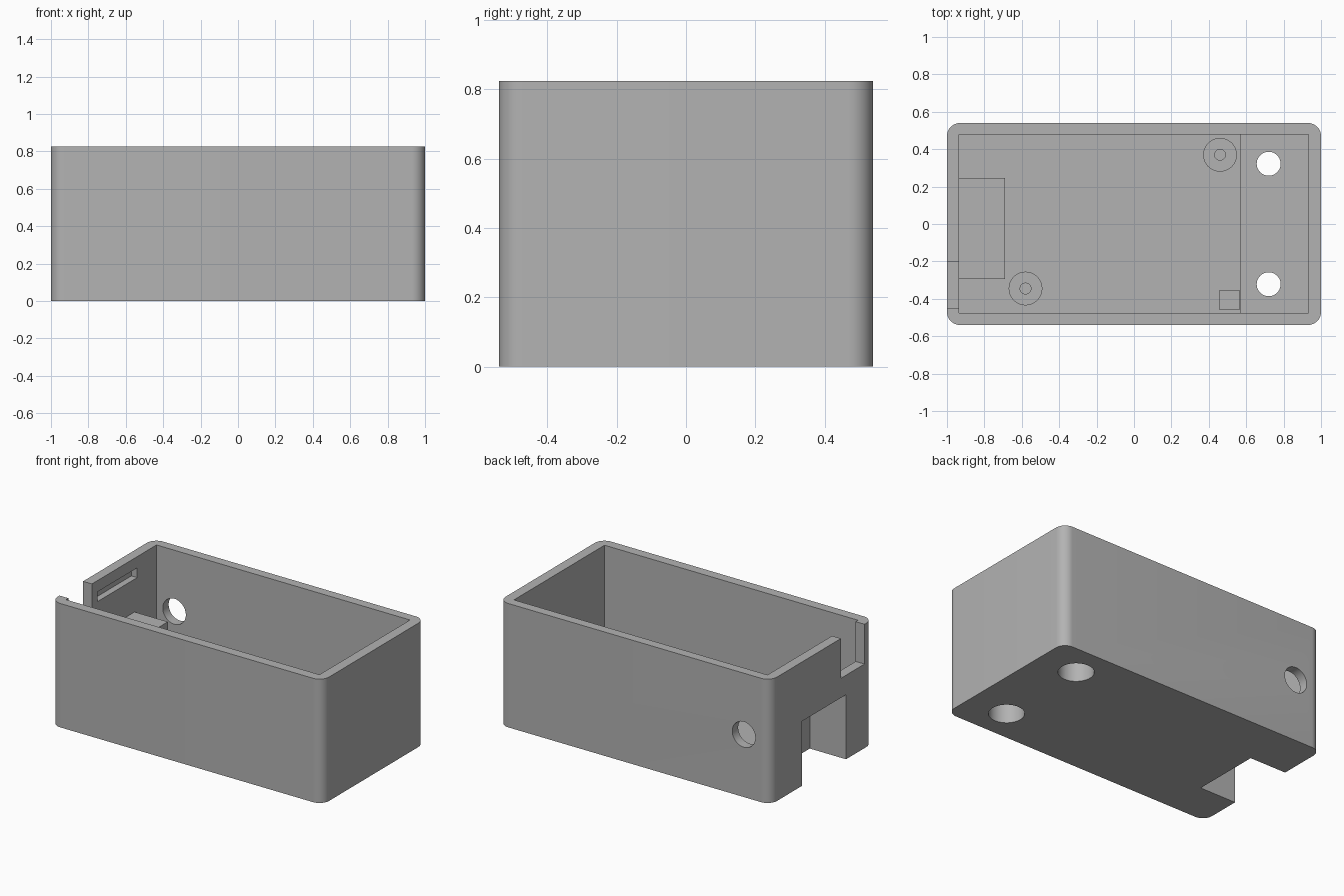
import bpy, bmesh, math
from mathutils import Matrix, Vector

if "Cube" in bpy.data.objects:
    bpy.data.objects.remove(bpy.data.objects["Cube"], do_unlink=True)

H = 0.825      # outer height
FLOOR = 0.065  # floor thickness

grey = bpy.data.materials.new("plain grey")
grey.use_nodes = True
grey.diffuse_color = (0.45, 0.45, 0.45, 1)
grey.node_tree.nodes["Principled BSDF"].inputs["Base Color"].default_value = grey.diffuse_color


def finish(name, bm):
    bmesh.ops.recalc_face_normals(bm, faces=bm.faces)
    mesh = bpy.data.meshes.new(name)
    bm.to_mesh(mesh)
    bm.free()
    mesh.materials.append(grey)
    obj = bpy.data.objects.new(name, mesh)
    bpy.context.collection.objects.link(obj)
    return obj


def box(name, x, y, z, radius=0):
    """Box from (min, max) ranges, with optional rounded upright edges."""
    bm = bmesh.new()
    size = Vector((x[1] - x[0], y[1] - y[0], z[1] - z[0]))
    mid = Vector((sum(x), sum(y), sum(z))) / 2
    bmesh.ops.create_cube(bm, size=1, matrix=Matrix.Translation(mid) @ Matrix.Diagonal(size).to_4x4())
    if radius:
        upright = [e for e in bm.edges if abs(e.verts[0].co.z - e.verts[1].co.z) > 0.01]
        bmesh.ops.bevel(bm, geom=upright, offset=radius, segments=12, profile=0.5, affect='EDGES')
    return finish(name, bm)


def cylinder(name, centre, radius, depth, axis='Z'):
    bm = bmesh.new()
    turn = Matrix.Rotation(math.pi / 2, 4, 'X') if axis == 'Y' else Matrix()
    bmesh.ops.create_cone(bm, cap_ends=True, segments=48, radius1=radius, radius2=radius,
                          depth=depth, matrix=Matrix.Translation(centre) @ turn)
    return finish(name, bm)


def upright_cylinder(name, x, y, radius, z0, z1):
    return cylinder(name, (x, y, (z0 + z1) / 2), radius, z1 - z0)


def combine(body, tool, operation):
    """Apply a boolean and discard the tool."""
    tool.hide_render = True
    mod = body.modifiers.new(operation, 'BOOLEAN')
    mod.operation, mod.solver, mod.object = operation, 'EXACT', tool
    bpy.context.view_layer.objects.active = body
    bpy.ops.object.modifier_apply(modifier=mod.name)
    bpy.data.objects.remove(tool, do_unlink=True)


# Open-topped shell with rounded corners
case = box("enclosure", (-1, 1), (-0.54, 0.54), (0, H), 0.07)
combine(case, box("cavity", (-0.935, 0.933), (-0.475, 0.478), (FLOOR, 1)), 'DIFFERENCE')

# Interior: raised floor, connector housing, screw posts and square post
bosses = [(0.46, 0.37), (-0.58, -0.345)]
parts = [
    box("raised_floor", (0.57, 0.96), (-0.5, 0.5), (0.03, 0.22)),
    box("connector_housing", (-0.96, -0.69), (-0.295, 0.247), (0.03, 0.467)),
    box("square_post", (0.457, 0.565), (-0.46, -0.352), (0.03, 0.19)),
]
parts += [upright_cylinder("screw_post", x, y, 0.09, 0.03, 0.19) for x, y in bosses]
for part in parts:
    combine(case, part, 'UNION')

# Openings: end port, rim notch, latch groove and round cable hole
cuts = [
    box("port_cut", (-1.1, -0.733), (-0.256, 0.207), (-0.1, 0.43)),
    box("rim_notch", (-1.1, -0.9), (-0.45, -0.202), (0.56, 1)),
    box("latch_groove", (-0.978, -0.9), (-0.145, 0.275), (0.685, 0.75)),
    cylinder("cable_hole", (-0.804, 0.52, 0.417), 0.085, 0.2, 'Y'),
]
# Pilot holes in the screw posts
cuts += [upright_cylinder("pilot_hole", x, y, 0.029, 0.08, 0.3) for x, y in bosses]
# Counterbored mounting holes
for side in (-1, 1):
    cuts.append(upright_cylinder("mounting_hole", 0.72, side * 0.322, 0.064, -0.1, 0.4))
    cuts.append(upright_cylinder("counterbore", 0.72, side * 0.322, 0.108, -0.1, 0.155))
for cut in cuts:
    combine(case, cut, 'DIFFERENCE')

# Smooth rounds, crisp edges
bpy.ops.object.select_all(action='DESELECT')
case.select_set(True)
bpy.context.view_layer.objects.active = case
bpy.ops.object.shade_smooth_by_angle(angle=math.radians(30))
